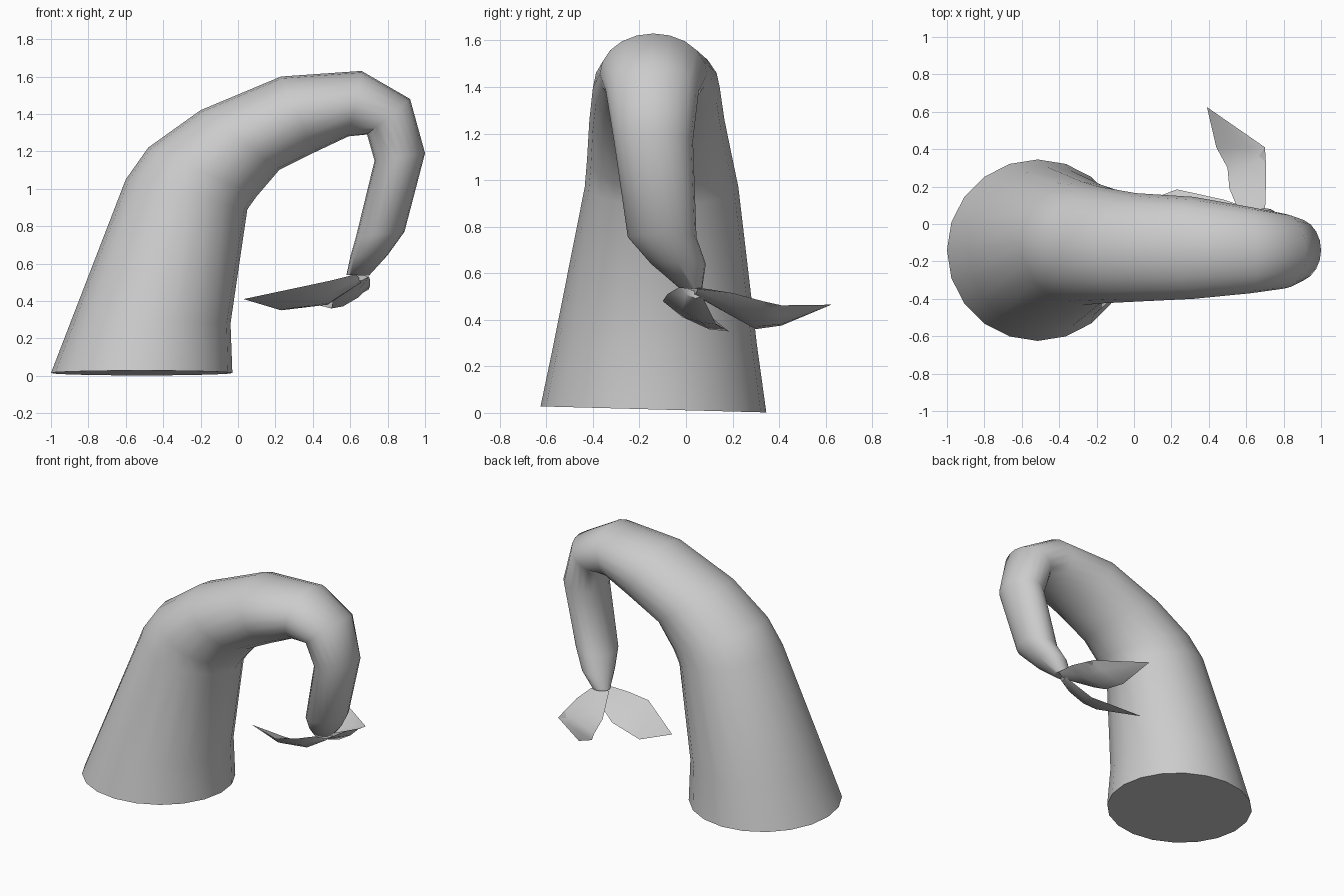
import bpy, bmesh
from math import sin, cos, tau
from mathutils import Vector

if "Cube" in bpy.data.objects:
    bpy.data.objects.remove(bpy.data.objects["Cube"])


def loft(name, rings, tip=None, angle=0.9):
    """Skin closed rings, cap the start, end in a tip point or a cap."""
    bm = bmesh.new()
    loops = [[bm.verts.new(p) for p in r] for r in rings]
    n = len(loops[0])
    for a, b in zip(loops, loops[1:]):
        for i in range(n):
            j = (i + 1) % n
            bm.faces.new((a[i], a[j], b[j], b[i]))
    bm.faces.new(loops[0][::-1])
    if tip:
        t = bm.verts.new(tip)
        for i in range(n):
            bm.faces.new((loops[-1][i], loops[-1][(i + 1) % n], t))
    else:
        bm.faces.new(loops[-1])
    bmesh.ops.recalc_face_normals(bm, faces=bm.faces)
    me = bpy.data.meshes.new(name)
    bm.to_mesh(me)
    bm.free()
    ob = bpy.data.objects.new(name, me)
    bpy.context.collection.objects.link(ob)
    bpy.ops.object.select_all(action='DESELECT')
    ob.select_set(True)
    bpy.context.view_layer.objects.active = ob
    bpy.ops.object.shade_smooth_by_angle(angle=angle)
    return ob


def oval(xo, zo, xi, zi, y0, y1, tilt=0, sides=20):
    """Ring spanning an outer and inner profile point and a y range."""
    c = Vector(((xo + xi) / 2, (y0 + y1) / 2, (zo + zi) / 2))
    u = Vector(((xo - xi) / 2, 0, (zo - zi) / 2))
    v = Vector((0, (y1 - y0) / 2, -tilt))
    return [c + u * cos(tau * i / sides) + v * sin(tau * i / sides)
            for i in range(sides)]


def blade(left, right, up, down):
    """Lens-shaped leaf section between two edge points."""
    l, r = Vector(left), Vector(right)
    z = Vector((0, 0, 1))
    return [l, l.lerp(r, .3) + z * up, l.lerp(r, .7) + z * up,
            r, l.lerp(r, .7) - z * down, l.lerp(r, .3) - z * down]


# Bent trunk: outer x,z / inner x,z / y range
trunk = [
    (-1.00, .015, -.03, .015, -.625, .345, .013),
    (-.89, .30, -.04, .28, -.57, .305),
    (-.60, 1.05, .05, .89, -.435, .225),
    (-.48, 1.22, .10, .96, -.425, .20),
    (-.20, 1.42, .22, 1.10, -.415, .165),
    (.23, 1.60, .41, 1.195, -.40, .145),
    (.66, 1.63, .59, 1.28, -.37, .09),
    (.92, 1.48, .69, 1.29, -.345, .055),
    (1.00, 1.19, .73, 1.15, -.31, .03),
    (.89, .77, .63, .74, -.25, .045),
    (.80, .645, .60, .635, -.15, .085),
    (.70, .535, .58, .54, -.03, .07),
]
loft("trunk", [oval(*r) for r in trunk])

# Two pointed leaves at the trunk tip
loft("back_leaf", [
    blade((.58, .02, .53), (.70, .05, .53), .01, .02),
    blade((.51, .19, .42), (.705, .20, .515), .0, .03),
    blade((.50, .30, .36), (.705, .33, .48), .0, .025),
    blade((.44, .41, .375), (.70, .41, .462), .0, .02),
], (.39, .625, .465))
loft("side_leaf", [
    blade((.62, -.03, .54), (.66, .07, .50), .01, .02),
    blade((.50, -.08, .51), (.48, .13, .38), .0, .03),
    blade((.36, -.10, .48), (.23, .185, .35), .0, .03),
], (.03, .11, .41))
